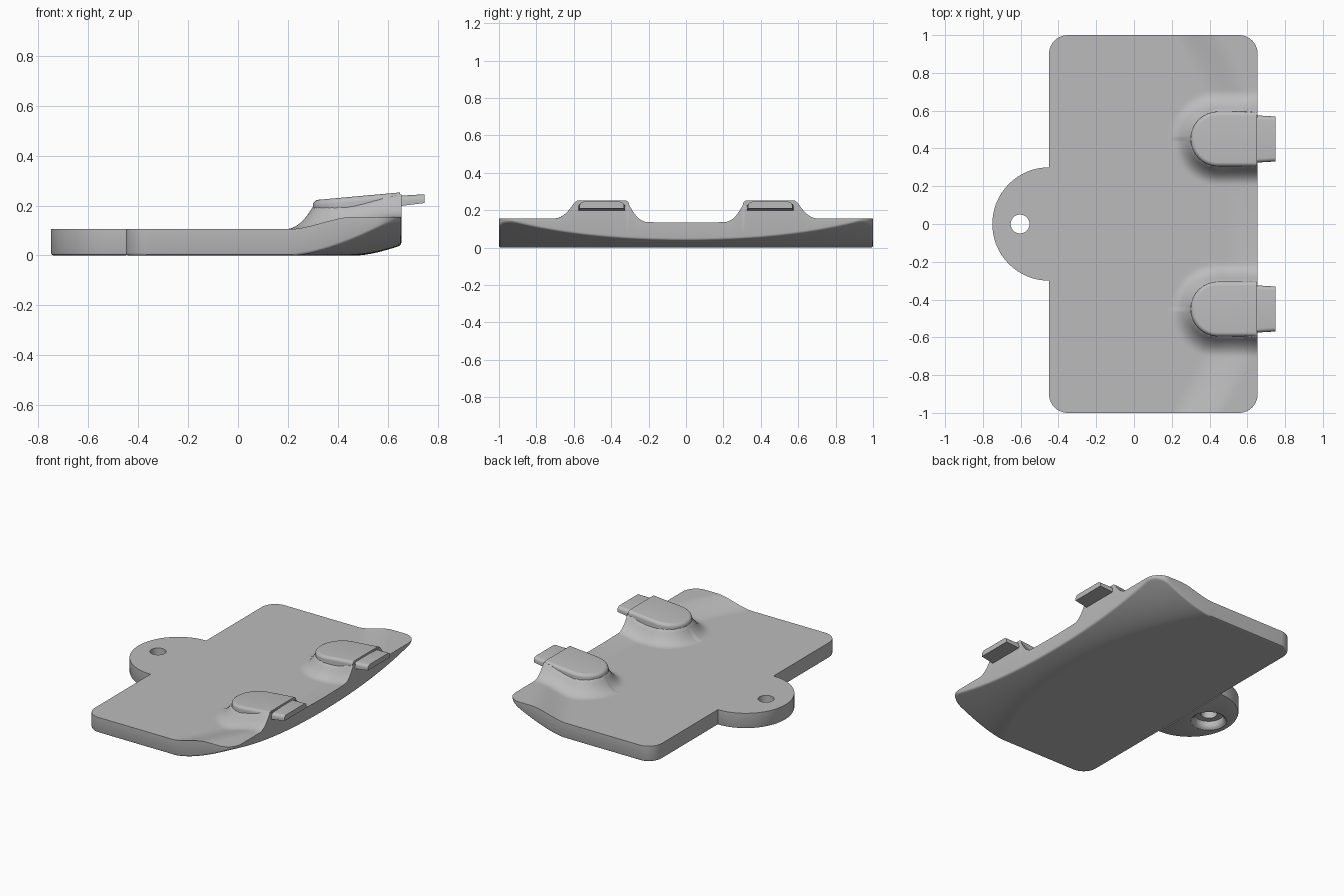
import bpy, bmesh, math

if "Cube" in bpy.data.objects:
    bpy.data.objects.remove(bpy.data.objects["Cube"])

grey = bpy.data.materials.new("light grey")
grey.use_nodes = True
COLOUR = (0.5, 0.5, 0.5, 1)
grey.diffuse_color = COLOUR
grey.node_tree.nodes["Principled BSDF"].inputs["Base Color"].default_value = COLOUR

X0, X1, HALF, CORNER, THICK = -0.45, 0.655, 1.0, 0.1, 0.105
POD_Y, POD_R, POD_CX = 0.45, 0.145, 0.445


def finish(name, bm, angle=35):
    bmesh.ops.recalc_face_normals(bm, faces=bm.faces)
    mesh = bpy.data.meshes.new(name)
    bm.to_mesh(mesh)
    bm.free()
    mesh.materials.append(grey)
    ob = bpy.data.objects.new(name, mesh)
    bpy.context.collection.objects.link(ob)
    bpy.ops.object.select_all(action="DESELECT")
    ob.select_set(True)
    bpy.context.view_layer.objects.active = ob
    bpy.ops.object.shade_smooth_by_angle(angle=math.radians(angle))
    return ob


def loft(bm, rings, closed_ends=True):
    """Skin a list of closed rings of equal length."""
    rows = [[bm.verts.new(p) for p in ring] for ring in rings]
    n = len(rows[0])
    for a, b in zip(rows, rows[1:]):
        for i in range(n):
            bm.faces.new((a[i], a[(i + 1) % n], b[(i + 1) % n], b[i]))
    if closed_ends:
        bm.faces.new(rows[0][::-1])
        bm.faces.new(rows[-1])


def clamp(t):
    return max(0.0, min(1.0, t))


# Plate surfaces: lifted rear corners, pod fillets on top, scooped underside
def half_width(x):
    d = max(0, CORNER - min(x - X0, X1 - x))
    return HALF - CORNER + math.sqrt(max(0, CORNER**2 - d * d))


def edge_distance(x, y):
    qx = abs(x - (X0 + X1) / 2) - (X1 - X0) / 2 + CORNER
    qy = abs(y) - HALF + CORNER
    return CORNER - math.hypot(max(qx, 0), max(qy, 0)) - min(max(qx, qy), 0)


def top_z(x, y):
    t = clamp((x - 0.2 - 0.31 * (1 - y * y)) / 0.27)
    z = THICK + 0.05 * t * t * (3 - 2 * t)
    dy = abs(y) - POD_Y
    d = math.hypot(min(x - POD_CX, 0), dy) - POD_R
    reach = 0.115 if dy > 0 else 0.1
    return z + 0.09 * clamp(1 - max(d, 0) / reach) ** 2.2


def bottom_z(x, y):
    z = 0.555 * max(0, x - 0.48 + 0.26 * y * y) ** 1.5
    r = 0.01
    e = clamp(1 - edge_distance(x, y) / r)
    z += r * (1 - math.sqrt(1 - e * e))
    return min(z, top_z(x, y) - 0.004)


def build_plate():
    arc = [CORNER * (1 - math.cos(math.pi / 2 * i / 10)) for i in range(11)]
    xs = [X0 + a for a in arc] + [X0 + 0.004, X0 + 0.01]
    xs += [X1 - a for a in arc] + [X1 - 0.004, X1 - 0.01]
    xs += [-0.2, 0, 0.1] + [0.15 + 0.01 * i for i in range(50)]
    xs = sorted({round(x, 4) for x in xs})
    ts = [i / 90 for i in range(-90, 91)]
    ts = sorted(ts + [s * t for s in (-1, 1) for t in (0.997, 0.993)])
    bm = bmesh.new()
    sheets = []
    for height in (top_z, bottom_z):
        sheets.append([])
        for x in xs:
            ys = [t * half_width(x) for t in ts]
            sheets[-1].append([bm.verts.new((x, y, height(x, y))) for y in ys])
    for s in sheets:
        for a, b in zip(s, s[1:]):
            for i in range(len(ts) - 1):
                bm.faces.new((a[i], b[i], b[i + 1], a[i + 1]))
    # Side wall joining the borders of both sheets
    rims = [s[0] + [c[-1] for c in s[1:-1]] + s[-1][::-1]
            + [c[0] for c in s[-2:0:-1]] for s in sheets]
    n = len(rims[0])
    for i in range(n):
        j = (i + 1) % n
        bm.faces.new((rims[0][i], rims[0][j], rims[1][j], rims[1][i]))
    return finish("plate", bm)


# Round-nosed raised pod with a sloping top and softened rim
def build_pod(name, side):
    def ring(inset, drop, floor=None):
        pts = []
        r = POD_R - inset
        arc = [math.pi / 2 + math.pi * i / 32 for i in range(33)]
        outline = [(POD_CX + r * math.cos(a), r * math.sin(a)) for a in arc]
        end = 0.65
        outline += [(end, -r), (end, r)]
        for x, y in outline:
            z = 0.222 + 0.09 * (x - 0.31) - drop
            pts.append((x, side * POD_Y + y, floor if floor else z))
        return pts
    rim = 0.022
    rings = [ring(0, 0, 0.1)]
    for i in range(7):
        a = math.pi / 2 * i / 6
        rings.append(ring(rim * (1 - math.cos(a)), rim * (1 - math.sin(a))))
    bm = bmesh.new()
    loft(bm, rings)
    return finish(name, bm)


# Flat plug with rounded upper corners, tapering outward
def build_plug(name, side):
    def section(x, low, high, half):
        r = 0.022
        pts = [(-half, low), (half, low)]
        for start, s in ((0, 1), (math.pi / 2, -1)):
            for i in range(6):
                a = start + math.pi / 2 * i / 5
                pts.append((s * (half - r) + r * math.cos(a),
                            high - r + r * math.sin(a)))
        return [(x, side * POD_Y + y, z) for y, z in pts]
    bm = bmesh.new()
    loft(bm, [section(0.6, 0.192, 0.237, 0.128), section(0.748, 0.21, 0.245, 0.119)])
    return finish(name, bm)


# Half-round hanging tab with a screw hole, recessed from below
def build_tab():
    bm = bmesh.new()
    arc = [math.pi / 2 + math.pi * i / 48 for i in range(49)]

    def ring(r, z):
        return [(X0 + r * math.cos(a), r * math.sin(a), z) for a in arc]
    loft(bm, [ring(0.29, 0), ring(0.297, 0.003), ring(0.3, 0.01), ring(0.3, THICK)])
    tab = finish("hanging_tab", bm)

    bm = bmesh.new()
    profile = [(0.112, -0.02), (0.112, 0), (0.1, 0.008), (0.092, 0.02),
               (0.09, 0.05), (0.05, 0.05), (0.05, 0.15)]
    turn = [2 * math.pi * i / 40 for i in range(40)]
    loft(bm, [[(-0.603 + r * math.cos(a), r * math.sin(a), z) for a in turn]
              for r, z in profile])
    cutter = finish("screw_hole_cutter", bm)
    cutter.hide_render = True
    cutter.hide_viewport = True
    cutter.display_type = "WIRE"
    cut = tab.modifiers.new("screw hole", "BOOLEAN")
    cut.operation = "DIFFERENCE"
    cut.solver = "EXACT"
    cut.object = cutter
    # Apply the cut, then drop the cutter
    bpy.context.view_layer.update()
    deps = bpy.context.evaluated_depsgraph_get()
    mesh = bpy.data.meshes.new_from_object(tab.evaluated_get(deps))
    tab.modifiers.clear()
    tab.data = mesh
    bpy.data.objects.remove(cutter)
    bpy.ops.object.select_all(action="DESELECT")
    tab.select_set(True)
    bpy.context.view_layer.objects.active = tab
    bpy.ops.object.shade_smooth_by_angle(angle=math.radians(35))


build_plate()
build_tab()
for label, side in (("rear", 1), ("front", -1)):
    build_pod(label + "_pod", side)
    build_plug(label + "_plug", side)
